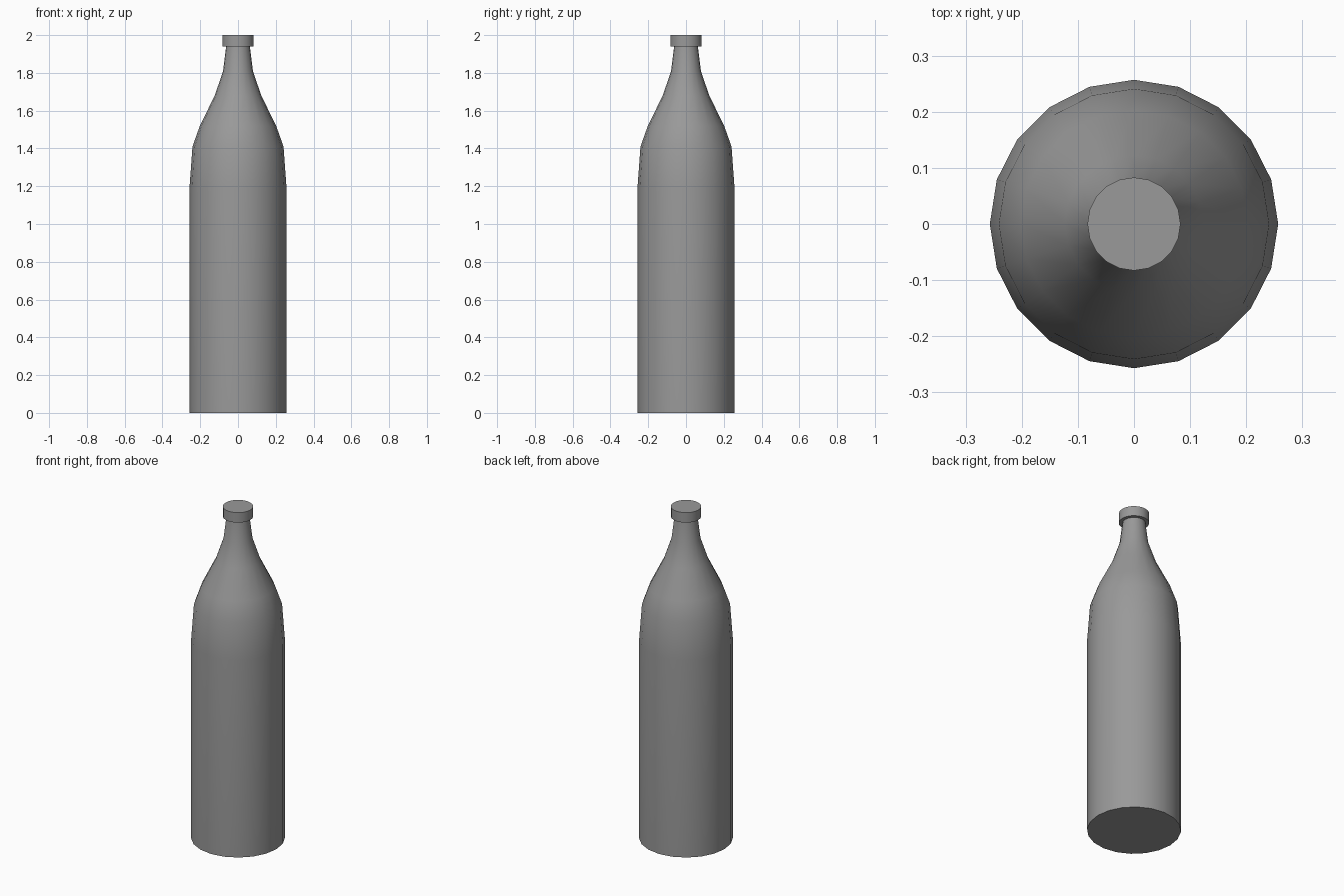
import bpy
import bmesh
import math

SIDES = 20

cube = bpy.data.objects.get("Cube")
if cube:
    bpy.data.objects.remove(cube, do_unlink=True)

# Single grey finish
grey = bpy.data.materials.new("plain_grey")
grey.use_nodes = True
colour = (0.32, 0.32, 0.32, 1)
grey.diffuse_color = colour
grey.node_tree.nodes["Principled BSDF"].inputs["Base Color"].default_value = colour


def turned_part(name, profile):
    """Turn a (radius, height) profile around z and close both ends."""
    bm = bmesh.new()
    rings = []
    for radius, z in profile:
        angles = [math.tau * i / SIDES for i in range(SIDES)]
        rings.append([bm.verts.new((radius * math.cos(a), radius * math.sin(a), z))
                      for a in angles])
    for low, high in zip(rings, rings[1:]):
        for i in range(SIDES):
            j = (i + 1) % SIDES
            bm.faces.new((low[i], low[j], high[j], high[i]))
    bm.faces.new(rings[0][::-1])
    bm.faces.new(rings[-1])
    mesh = bpy.data.meshes.new(name)
    bm.to_mesh(mesh)
    bm.free()
    mesh.materials.append(grey)
    obj = bpy.data.objects.new(name, mesh)
    bpy.context.collection.objects.link(obj)
    bpy.ops.object.select_all(action='DESELECT')
    obj.select_set(True)
    bpy.context.view_layer.objects.active = obj
    bpy.ops.object.shade_smooth_by_angle(angle=math.radians(35))
    return obj


# Straight body, rounded shoulder and tapering neck
turned_part("bottle_body", [
    (0.257, 0), (0.257, 1.19), (0.241, 1.41), (0.202, 1.52),
    (0.123, 1.68), (0.079, 1.81), (0.063, 1.94),
])

# Flat cap overhanging the neck
turned_part("bottle_cap", [(0.083, 1.94), (0.083, 2.0)])
